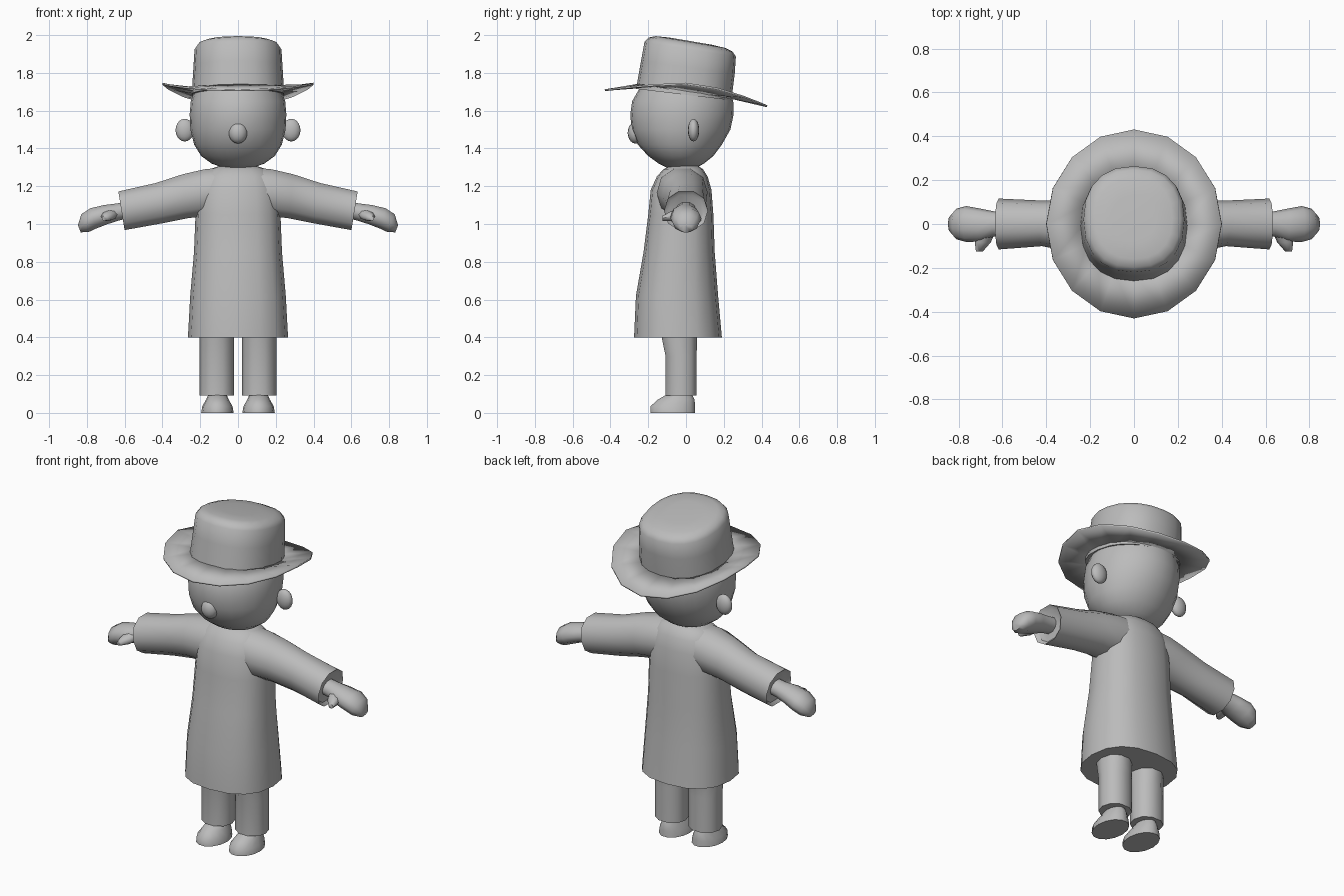
import bpy, bmesh, math
from mathutils import Vector

cube = bpy.data.objects.get("Cube")
if cube:
    bpy.data.objects.remove(cube, do_unlink=True)

grey = bpy.data.materials.new("plain grey")
grey.use_nodes = True
grey.diffuse_color = (0.5, 0.5, 0.5, 1)
grey.node_tree.nodes["Principled BSDF"].inputs["Base Color"].default_value = (0.5, 0.5, 0.5, 1)

X, Y, Z = Vector((1, 0, 0)), Vector((0, 1, 0)), Vector((0, 0, 1))


def finish(name, bm, mirrored=False, angle=40):
    """Turn a bmesh into a smooth-shaded object, optionally mirrored left to right."""
    bmesh.ops.recalc_face_normals(bm, faces=bm.faces)
    mesh = bpy.data.meshes.new(name)
    bm.to_mesh(mesh)
    bm.free()
    mesh.materials.append(grey)
    obj = bpy.data.objects.new(name, mesh)
    bpy.context.collection.objects.link(obj)
    bpy.ops.object.select_all(action="DESELECT")
    obj.select_set(True)
    bpy.context.view_layer.objects.active = obj
    bpy.ops.object.shade_smooth_by_angle(angle=math.radians(angle))
    if mirrored:
        obj.modifiers.new("mirror", "MIRROR").use_mirror_merge = False
    return obj


def loft(name, rings, sides, u=X, v=Y, lean_axis=-Z, power=2.0, mirrored=False, angle=40):
    """Skin rings of (centre, radius along u, radius along v, lean of v)."""
    def shaped(c):
        return math.copysign(abs(c) ** (2 / power), c)
    bm = bmesh.new()
    loops = []
    for centre, ru, rv, lean in rings:
        tilted = v + lean_axis * lean
        loop = []
        for i in range(sides):
            a = math.tau * i / sides
            loop.append(bm.verts.new(Vector(centre) + u * ru * shaped(math.cos(a))
                                     + tilted * rv * shaped(math.sin(a))))
        loops.append(loop)
    for low, high in zip(loops, loops[1:]):
        for i in range(sides):
            j = (i + 1) % sides
            bm.faces.new((low[i], low[j], high[j], high[i]))
    bm.faces.new(loops[0])
    bm.faces.new(loops[-1])
    return finish(name, bm, mirrored, angle)


def upright(rows):
    """Rows of (height, half width, front y, back y) as level rings."""
    return [((0, (f + b) / 2, z), w, (b - f) / 2, 0) for z, w, f, b in rows]


def ball(name, centre, radii, mirrored=False):
    bm = bmesh.new()
    bmesh.ops.create_uvsphere(bm, u_segments=14, v_segments=10, radius=1)
    for vert in bm.verts:
        vert.co = Vector(centre) + Vector(c * r for c, r in zip(vert.co, radii))
    return finish(name, bm, mirrored, 60)


# Coat body, flared to the hem
loft("coat", upright([
    (0.40, 0.265, -0.275, 0.19), (0.62, 0.253, -0.265, 0.17),
    (0.85, 0.233, -0.225, 0.152), (1.05, 0.225, -0.20, 0.145),
    (1.18, 0.215, -0.187, 0.135), (1.25, 0.19, -0.155, 0.115),
    (1.29, 0.15, -0.12, 0.09), (1.31, 0.09, -0.08, 0.06)]),
    16, power=2.4, angle=50)

# Sleeves with a recessed cuff opening
loft("sleeves", [
    ((0.08, -0.02, 1.175), 0.13, 0.13, 0), ((0.18, -0.02, 1.165), 0.135, 0.13, 0),
    ((0.28, -0.01, 1.147), 0.118, 0.122, 0.1), ((0.42, 0.003, 1.11), 0.104, 0.112, 0.14),
    ((0.617, 0, 1.07), 0.116, 0.107, 0.16), ((0.60, 0, 1.07), 0.095, 0.088, 0.16)],
    10, u=Y, v=Z, lean_axis=X, power=2.2, mirrored=True)

# Hands with thumbs
loft("hands", [
    ((0.58, 0, 1.075), 0.055, 0.045, 0.2), ((0.64, 0, 1.063), 0.058, 0.047, 0.2),
    ((0.70, -0.005, 1.05), 0.075, 0.053, 0.2), ((0.765, 0, 1.03), 0.082, 0.056, 0.3),
    ((0.81, 0, 1.005), 0.07, 0.05, 0.4), ((0.84, 0, 0.975), 0.035, 0.02, 0.4)],
    10, u=Y, v=Z, lean_axis=X, mirrored=True, angle=60)
loft("thumbs", [
    ((0.67, -0.035, 1.055), 0.04, 0.03, 0), ((0.69, -0.085, 1.04), 0.036, 0.025, 0),
    ((0.705, -0.125, 1.03), 0.016, 0.013, 0)],
    8, u=X, v=Z, lean_axis=Y, mirrored=True, angle=60)

# Trouser legs
loft("trouser_legs", [
    ((0.112, -0.03, 0.46), 0.09, 0.11, 0), ((0.112, -0.035, 0.40), 0.091, 0.098, 0),
    ((0.112, -0.026, 0.30), 0.091, 0.086, 0), ((0.112, -0.026, 0.093), 0.091, 0.086, 0)],
    10, power=2.2, mirrored=True)

# Shoes, widest at the sole
loft("shoes", [
    ((0.109, -0.07, 0), 0.086, 0.122, 0), ((0.109, -0.07, 0.035), 0.08, 0.121, 0),
    ((0.109, -0.052, 0.07), 0.06, 0.10, 0), ((0.109, -0.03, 0.105), 0.045, 0.06, 0)],
    14, mirrored=True, angle=50)

# Head, flatter at the face, with nose and ears
loft("head", upright([
    (1.295, 0.07, -0.095, 0.05), (1.32, 0.14, -0.145, 0.095),
    (1.36, 0.195, -0.20, 0.145), (1.42, 0.232, -0.255, 0.19),
    (1.50, 0.252, -0.288, 0.235), (1.58, 0.256, -0.295, 0.252),
    (1.65, 0.25, -0.285, 0.25), (1.72, 0.225, -0.245, 0.225)]), 24, angle=60)
ball("nose", (0, -0.267, 1.483), (0.05, 0.042, 0.057))
ball("ears", (0.282, 0.04, 1.497), (0.05, 0.03, 0.06), mirrored=True)

# Hat crown, tilted back
loft("hat_crown", [
    ((0, -0.012, 1.685), 0.245, 0.252, 0.12), ((0, 0.01, 1.83), 0.236, 0.248, 0.14),
    ((0, 0.022, 1.925), 0.23, 0.242, 0.16), ((0, 0.025, 1.95), 0.212, 0.222, 0.17),
    ((0, 0.025, 1.963), 0.175, 0.185, 0.17), ((0, 0.025, 1.968), 0.10, 0.11, 0.17)],
    20, power=2.3, angle=60)

# Hat brim, raised at the sides and dropping at the back
bm = bmesh.new()
count = 16
inner, outer = [], []
for i in range(count):
    a = math.tau * i / count
    c, s = math.cos(a), math.sin(a)
    drop = 0.12 if s > 0 else 0.035
    inner.append(bm.verts.new((0.23 * c, 0.235 * s, 1.705 - 0.035 * s)))
    outer.append(bm.verts.new((0.40 * c, 0.43 * s, 1.743 - drop * abs(s) ** 1.6)))
for i in range(count):
    j = (i + 1) % count
    bm.faces.new((inner[i], outer[i], outer[j], inner[j]))
brim = finish("hat_brim", bm, angle=60)
thick = brim.modifiers.new("thickness", "SOLIDIFY")
thick.thickness = 0.01
thick.offset = 0
